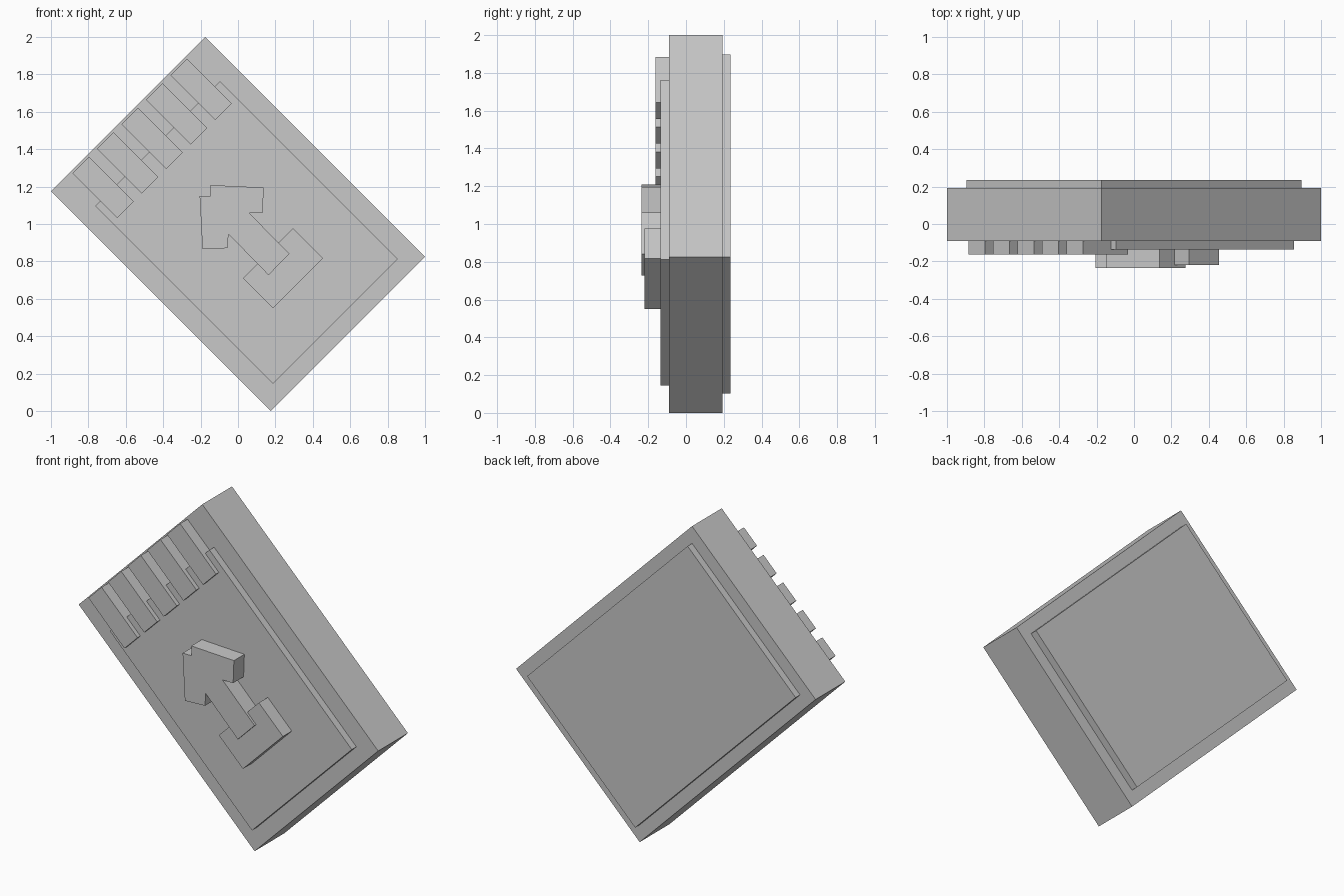
import bpy, bmesh, math

if "Cube" in bpy.data.objects:
    bpy.data.objects.remove(bpy.data.objects["Cube"])

grey = bpy.data.materials.new("plain grey")
grey.diffuse_color = (0.58, 0.58, 0.58, 1)
grey.use_nodes = True
grey.node_tree.nodes["Principled BSDF"].inputs["Base Color"].default_value = grey.diffuse_color


def plate(name, outline, front, back):
    """Extrude a front-view (x, z) outline from y = front to y = back."""
    bm = bmesh.new()
    face = bm.faces.new([bm.verts.new((x, front, z)) for x, z in outline])
    out = bmesh.ops.extrude_face_region(bm, geom=[face])
    moved = [v for v in out["geom"] if isinstance(v, bmesh.types.BMVert)]
    bmesh.ops.translate(bm, verts=moved, vec=(0, back - front, 0))
    bmesh.ops.recalc_face_normals(bm, faces=bm.faces)
    mesh = bpy.data.meshes.new(name)
    bm.to_mesh(mesh)
    bm.free()
    mesh.materials.append(grey)
    obj = bpy.data.objects.new(name, mesh)
    bpy.context.collection.objects.link(obj)
    return obj


def tilted(cx, cz, width, length):
    """Rectangle turned 45 degrees, its length running up to the left."""
    s = math.sqrt(0.5)
    corners = [(-1, -1), (1, -1), (1, 1), (-1, 1)]
    return [(cx + s * (a * width - b * length) / 2,
             cz + s * (a * width + b * length) / 2) for a, b in corners]


# Card body with raised panels on both sides
plate("body", tilted(0, 1.0, 1.167, 1.661), -0.091, 0.192)
plate("back_panel", tilted(0, 1.0, 1.02, 1.515), 0.192, 0.235)
plate("front_panel", tilted(0.046, 0.954, 0.942, 1.344), -0.135, -0.091)

# Row of contact strips along the upper left edge
for i in range(5):
    plate(f"contact_strip_{i + 1}",
          tilted(-0.197 - 0.131 * i, 1.72 - 0.131 * i, 0.124, 0.34),
          -0.162, -0.091)

# Raised arrow and the block under its tail
arrow = [(-0.147, 1.208), (0.137, 1.195), (0.132, 1.058), (0.061, 1.058),
         (0.275, 0.84), (0.163, 0.727), (-0.051, 0.946), (-0.056, 0.871),
         (-0.19, 0.866), (-0.205, 1.149), (-0.147, 1.149)]
plate("arrow", arrow, -0.235, -0.135)
plate("arrow_block", tilted(0.24, 0.763, 0.378, 0.227), -0.22, -0.135)
